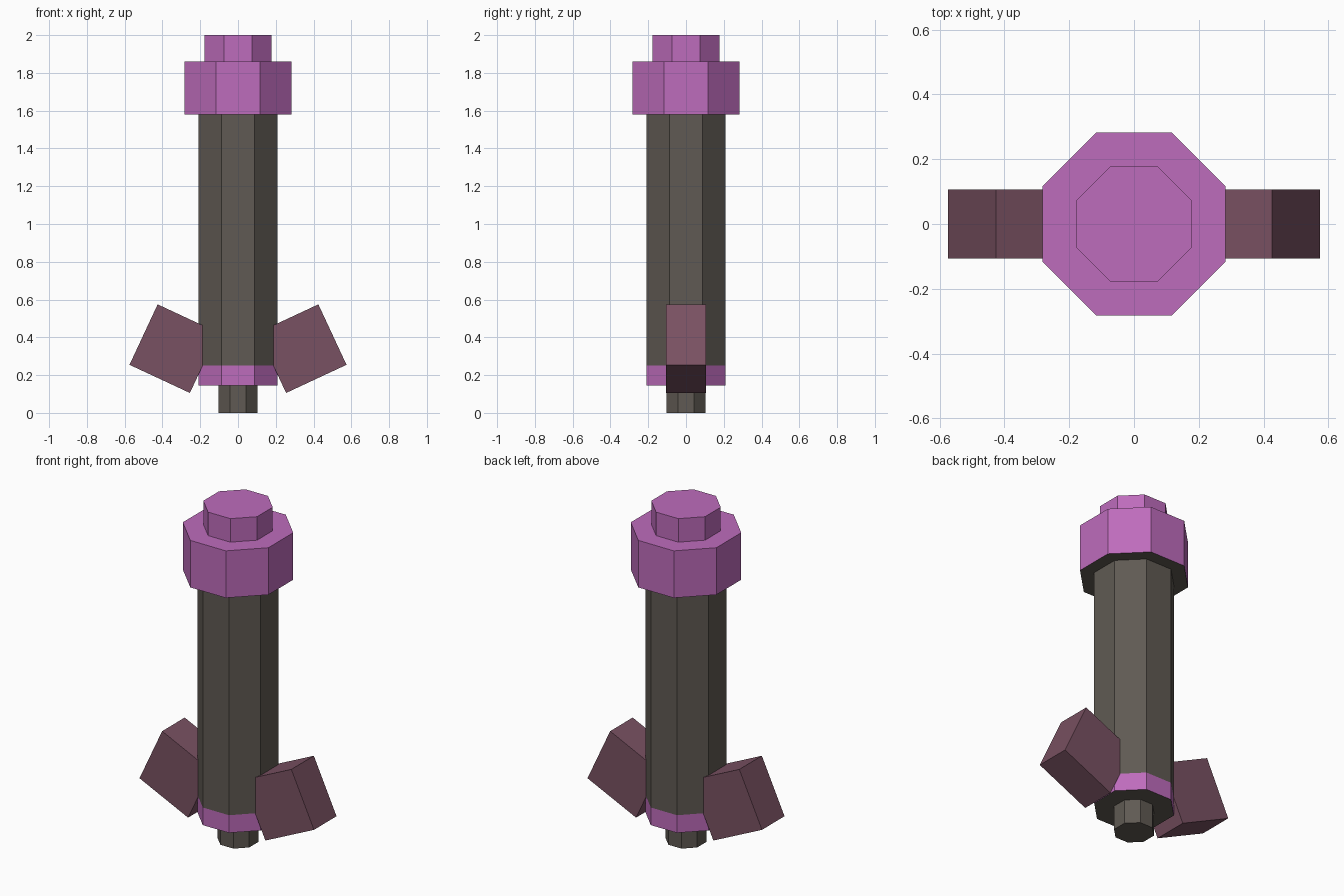
import bpy, bmesh, math
from mathutils import Matrix

cube = bpy.data.objects.get("Cube")
if cube:
    bpy.data.objects.remove(cube, do_unlink=True)


def linear(v):
    v /= 255
    return v / 12.92 if v <= 0.04045 else ((v + 0.055) / 1.055) ** 2.4


def material(name, *rgb):
    colour = (*[linear(v) for v in rgb], 1)
    mat = bpy.data.materials.new(name)
    mat.use_nodes = True
    mat.diffuse_color = colour
    mat.node_tree.nodes["Principled BSDF"].inputs["Base Color"].default_value = colour
    return mat


grey = material("dark warm grey", 96, 90, 83)
pink = material("orchid pink", 190, 108, 188)
plum = material("dusty plum", 121, 81, 98)


def finish(bm, name, mats):
    bmesh.ops.recalc_face_normals(bm, faces=bm.faces)
    mesh = bpy.data.meshes.new(name)
    bm.to_mesh(mesh)
    bm.free()
    for mat in mats:
        mesh.materials.append(mat)
    obj = bpy.data.objects.new(name, mesh)
    bpy.context.collection.objects.link(obj)
    return obj


# Eight-sided body: (half width, height) from the bottom stub to the top knob
STUB, SHAFT, HEAD, KNOB = 0.104, 0.208, 0.282, 0.177
BAND_TOP, HEAD_BOTTOM = 0.25, 1.58
profile = [(STUB, 0), (STUB, 0.145), (SHAFT, 0.145), (SHAFT, BAND_TOP),
           (SHAFT, HEAD_BOTTOM), (HEAD, HEAD_BOTTOM), (HEAD, 1.86),
           (KNOB, 1.86), (KNOB, 2)]
bm = bmesh.new()
rings = []
for width, z in profile:
    radius = width / math.cos(math.pi / 8)
    angles = [(i + 0.5) * math.pi / 4 for i in range(8)]
    rings.append([bm.verts.new((radius * math.cos(a), radius * math.sin(a), z))
                  for a in angles])
for low, high in zip(rings, rings[1:]):
    for i in range(8):
        j = (i + 1) % 8
        bm.faces.new((low[i], low[j], high[j], high[i]))
bm.faces.new(rings[0][::-1])
bm.faces.new(rings[-1])
bmesh.ops.recalc_face_normals(bm, faces=bm.faces)

# Pink on the low band and the head, but never on undersides
for face in bm.faces:
    z = face.calc_center_median().z
    in_band = 0.146 < z < BAND_TOP or z > HEAD_BOTTOM - 0.01
    face.material_index = int(in_band and face.normal.z > -0.5)
finish(bm, "body", [grey, pink])

# Tilted square fins on both sides
for side, name in ((1, "left_fin"), (-1, "right_fin")):
    bm = bmesh.new()
    bmesh.ops.create_cube(bm, size=1)
    bmesh.ops.scale(bm, vec=(0.353, 0.212, 0.353), verts=bm.verts)
    bmesh.ops.rotate(bm, verts=bm.verts,
                     matrix=Matrix.Rotation(math.radians(-25 * side), 3, "Y"))
    bmesh.ops.translate(bm, vec=(0.34 * side, 0, 0.34), verts=bm.verts)
    finish(bm, name, [plum])
